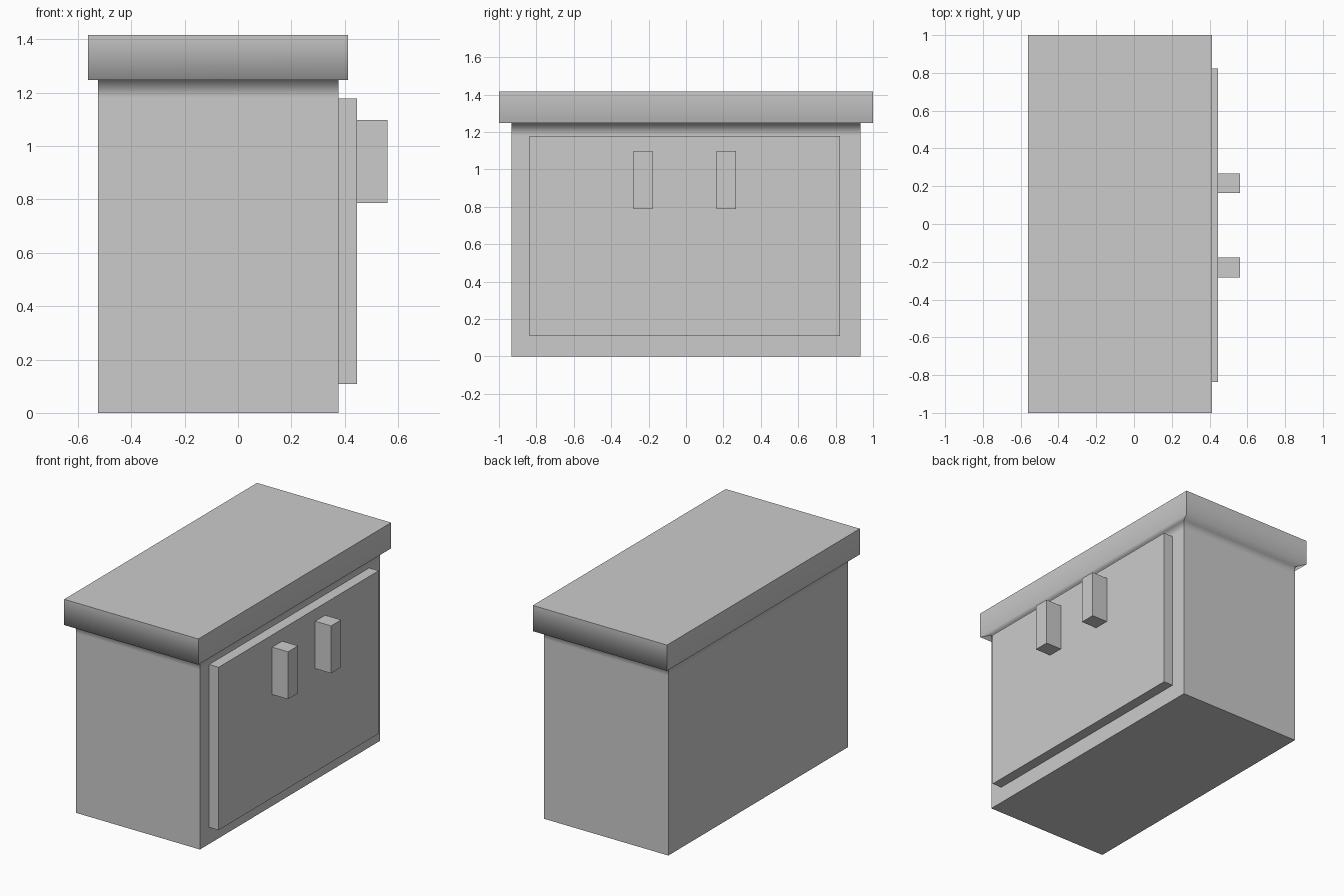
import bpy, bmesh

if "Cube" in bpy.data.objects:
    bpy.data.objects.remove(bpy.data.objects["Cube"])


def link(name, bm):
    bmesh.ops.recalc_face_normals(bm, faces=bm.faces)
    mesh = bpy.data.meshes.new(name)
    bm.to_mesh(mesh)
    bm.free()
    obj = bpy.data.objects.new(name, mesh)
    bpy.context.collection.objects.link(obj)
    return obj


def stacked_rings(name, rings):
    """Closed solid from rectangular rings (x0, x1, y0, y1, z), bottom to top."""
    bm = bmesh.new()
    loops = [[bm.verts.new(p) for p in
              ((a, c, z), (b, c, z), (b, d, z), (a, d, z))]
             for a, b, c, d, z in rings]
    caps = [bm.faces.new(loops[0][::-1]), bm.faces.new(loops[-1])]
    for low, high in zip(loops, loops[1:]):
        for i in range(4):
            j = (i + 1) % 4
            bm.faces.new((low[i], low[j], high[j], high[i]))
            bm.edges.get((low[i], high[i])).smooth = False
    for cap in caps:
        for e in cap.edges:
            e.smooth = False
    return link(name, bm)


# Cabinet body with overhanging worktop; soft shading under the overhang
BODY = (-0.525, 0.377, -0.933, 0.933)
TOP = (-0.562, 0.412, -1.0, 1.0)
cabinet = stacked_rings("cabinet_with_worktop", [
    BODY + (0.0,), BODY + (1.18,), BODY + (1.248,),
    TOP + (1.248,), TOP + (1.417,)])
for f in cabinet.data.polygons:
    f.use_smooth = True

# Raised door panel on the right side
stacked_rings("door_panel", [(0.377, 0.446, -0.837, 0.823, z) for z in (0.109, 1.178)])

# Pair of handles, mirrored about the door centre
for name, side in (("handle_left", -1), ("handle_right", 1)):
    y = -0.007 + side * 0.223
    stacked_rings(name, [(0.446, 0.561, y - 0.052, y + 0.052, z) for z in (0.787, 1.098)])
